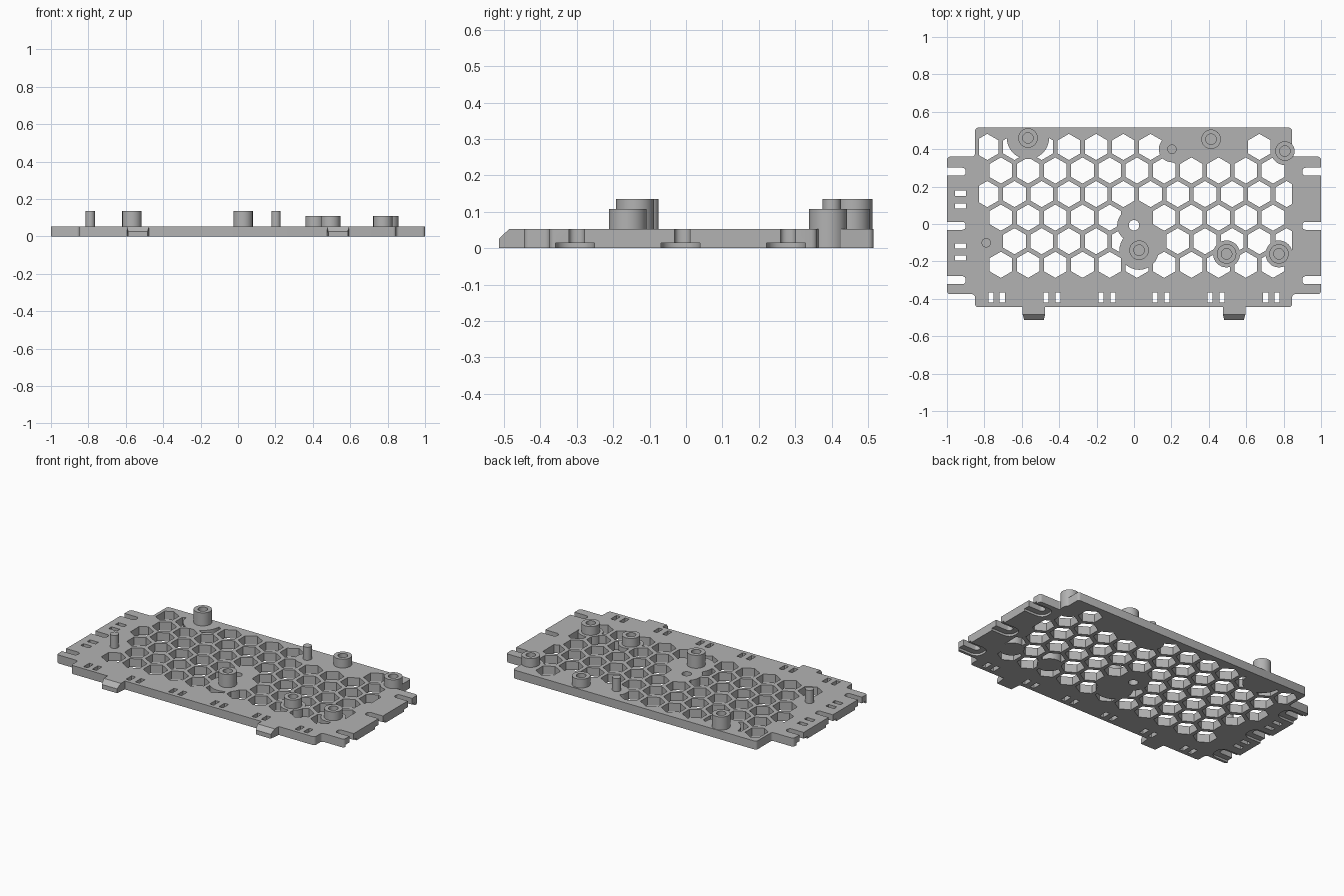
import bpy, bmesh, math
from mathutils import Matrix, Vector

if "Cube" in bpy.data.objects:
    bpy.data.objects.remove(bpy.data.objects["Cube"])

THICK = 0.053
PITCH = 0.1455
grey = bpy.data.materials.new("grey plastic")
grey.use_nodes = True
COLOUR = (0.45, 0.45, 0.45, 1)
grey.diffuse_color = COLOUR
grey.node_tree.nodes["Principled BSDF"].inputs["Base Color"].default_value = COLOUR


def finish(bm, name, helper=False):
    bmesh.ops.recalc_face_normals(bm, faces=bm.faces)
    mesh = bpy.data.meshes.new(name)
    bm.to_mesh(mesh)
    bm.free()
    obj = bpy.data.objects.new(name, mesh)
    bpy.context.collection.objects.link(obj)
    mesh.materials.append(grey)
    if helper:
        obj.hide_render = True
        obj.hide_viewport = True
    return obj


def prism(bm, points, z0, z1, radius=0, segments=4):
    """Extrude an outline upwards, rounding its upright edges."""
    base = bm.faces.new([bm.verts.new((x, y, z0)) for x, y in points])
    up = bmesh.ops.extrude_face_region(bm, geom=[base])["geom"]
    top = [v for v in up if isinstance(v, bmesh.types.BMVert)]
    bmesh.ops.translate(bm, verts=top, vec=(0, 0, z1 - z0))
    if radius:
        edges = {e for v in top for e in v.link_edges
                 if abs(e.verts[0].co.z - e.verts[1].co.z) > 1e-5}
        bmesh.ops.bevel(bm, geom=list(edges), offset=radius, segments=segments,
                        profile=0.5, affect='EDGES')


def box(bm, cx, cy, w, d, z0=-0.1, z1=0.2, radius=0):
    x, y = w / 2, d / 2
    prism(bm, [(cx - x, cy - y), (cx + x, cy - y), (cx + x, cy + y), (cx - x, cy + y)],
          z0, z1, radius)


def ngon(bm, cx, cy, r, sides, z0=-0.1, z1=0.2):
    prism(bm, [(cx + r * math.sin(math.tau * i / sides),
                cy + r * math.cos(math.tau * i / sides)) for i in range(sides)], z0, z1)


def boolean(obj, cutter):
    mod = obj.modifiers.new("cut", 'BOOLEAN')
    mod.operation = 'DIFFERENCE'
    mod.solver = 'EXACT'
    mod.use_self = True
    mod.object = cutter


def apply_modifiers(obj):
    deps = bpy.context.evaluated_depsgraph_get()
    mesh = bpy.data.meshes.new_from_object(obj.evaluated_get(deps))
    obj.modifiers.clear()
    obj.data = mesh


# Standoffs: x, y, top, clear radius around it
bosses = [(-0.567, 0.46, 0.135, 0.113), (0.412, 0.453, 0.108, 0.08),
          (0.807, 0.39, 0.108, 0.075), (0.495, -0.16, 0.108, 0.072),
          (0.775, -0.16, 0.108, 0.072), (0.027, -0.14, 0.135, 0.105)]
pins = [(0.203, 0.4, 0.135, 0.07), (-0.79, -0.1, 0.135, 0.07)]

# Solid zones where the honeycomb is left uncut
zones = []
for x, y, _, clear in bosses + pins + [(0, -0.007, 0, 0.09)]:
    bm = bmesh.new()
    ngon(bm, x, y, clear, 32, -0.3, 0.4)
    zones.append(finish(bm, "solid_zone", True))
for x in (-0.93, 0.945):
    bm = bmesh.new()
    box(bm, x, 0, 0.2, 1.4, -0.3, 0.4)
    zones.append(finish(bm, "solid_edge", True))

# Honeycomb cutter: columns used in each row, counted in pitches
rows = [(0, [-3, -2, -1, 0, 1, 2, 3, 7]), (1, range(-2, 9)), (0, range(-3, 9)),
        (1, [c for c in range(-2, 9) if c != 3]),
        (0, [-2, -1, 0, 1, 2, 4, 5, 6, 7, 8]), (1, range(-2, 9))]
bm = bmesh.new()
for r, (shift, columns) in enumerate(rows):
    for c in columns:
        ngon(bm, -0.348 + (c - shift / 2) * PITCH, 0.412 - r * PITCH * 0.866, 0.07, 6)
honeycomb = finish(bm, "honeycomb_cutter")
for zone in zones:
    boolean(honeycomb, zone)
bpy.context.view_layer.update()
apply_modifiers(honeycomb)
honeycomb.hide_render = honeycomb.hide_viewport = True

# Small through holes: centre hole, front slot pairs, left wing slots, side notches
bm = bmesh.new()
ngon(bm, 0, -0.007, 0.028, 32)
for x in (0.112, 0.176, 0.406, 0.47, 0.705, 0.765):
    for side in (-1, 1):
        box(bm, side * x, -0.393, 0.028, 0.056)
for y in (0.165, 0.096, -0.118, -0.182):
    box(bm, -0.928, y, 0.058, 0.028)
notches = (0.28, -0.01, -0.3)
for y in notches:
    for side in (-1, 1):
        box(bm, side * 1.0, y, 0.2, 0.042, radius=0.017)
slots = finish(bm, "slot_cutter", True)

# Shallow recesses under the side notches
bm = bmesh.new()
for y in notches:
    for side in (-1, 1):
        box(bm, side * 1.0, y - 0.005, 0.27, 0.107, -0.1, 0.014, 0.045)
recesses = finish(bm, "recess_cutter", True)

# Base plate with side wings
bm = bmesh.new()
L, R, B, F = -0.85, 0.845, 0.515, -0.445
prism(bm, [(L, F), (R, F), (R, -0.375), (1, -0.375), (1, 0.36), (R, 0.36),
           (R, B), (L, B), (L, 0.36), (-1, 0.36), (-1, -0.375), (L, -0.375)],
      0, THICK, 0.016, 3)
plate = finish(bm, "base_plate")
for cutter in (honeycomb, slots, recesses):
    boolean(plate, cutter)
bpy.context.view_layer.update()
apply_modifiers(plate)
for helper in zones + [honeycomb, slots, recesses]:
    bpy.data.objects.remove(helper)


def lathe(name, x, y, profile):
    bm = bmesh.new()
    verts = [bm.verts.new((r, 0, z)) for r, z in profile]
    edges = [bm.edges.new(pair) for pair in zip(verts, verts[1:])]
    bmesh.ops.spin(bm, geom=verts + edges, axis=(0, 0, 1), cent=(0, 0, 0),
                   angle=math.tau, steps=40)
    bmesh.ops.remove_doubles(bm, verts=bm.verts, dist=1e-5)
    bmesh.ops.transform(bm, matrix=Matrix.Translation((x, y, 0)), verts=bm.verts)
    return finish(bm, name)


# Hollow standoffs and locating pins
round_parts = [plate]
for x, y, top, _ in bosses:
    round_parts.append(lathe("standoff", x, y, [
        (0, 0), (0.052, 0), (0.052, top), (0.028, top), (0.028, THICK + 0.002),
        (0, THICK + 0.002)]))
for x, y, top, _ in pins:
    round_parts.append(lathe("locating_pin", x, y, [
        (0, 0), (0.025, 0), (0.025, top), (0, top)]))

# Front tabs with a sloped, narrowed nose
for side, name in ((-1, "right_tab"), (1, "left_tab")):
    bm = bmesh.new()
    profile = [(-0.44, 0), (-0.513, 0), (-0.513, 0.027), (-0.485, THICK), (-0.44, THICK)]
    face = bm.faces.new([bm.verts.new((-0.06, y, z)) for y, z in profile])
    up = bmesh.ops.extrude_face_region(bm, geom=[face])["geom"]
    bmesh.ops.translate(bm, vec=(0.12, 0, 0),
                        verts=[v for v in up if isinstance(v, bmesh.types.BMVert)])
    for v in bm.verts:
        if v.co.y < -0.5:
            v.co.x *= 0.87
        v.co.x += side * 0.535
    finish(bm, name)

# Smooth the round walls while keeping the rims crisp
bpy.ops.object.select_all(action='DESELECT')
for obj in round_parts:
    obj.select_set(True)
bpy.context.view_layer.objects.active = plate
bpy.ops.object.shade_smooth_by_angle(angle=math.radians(35))
